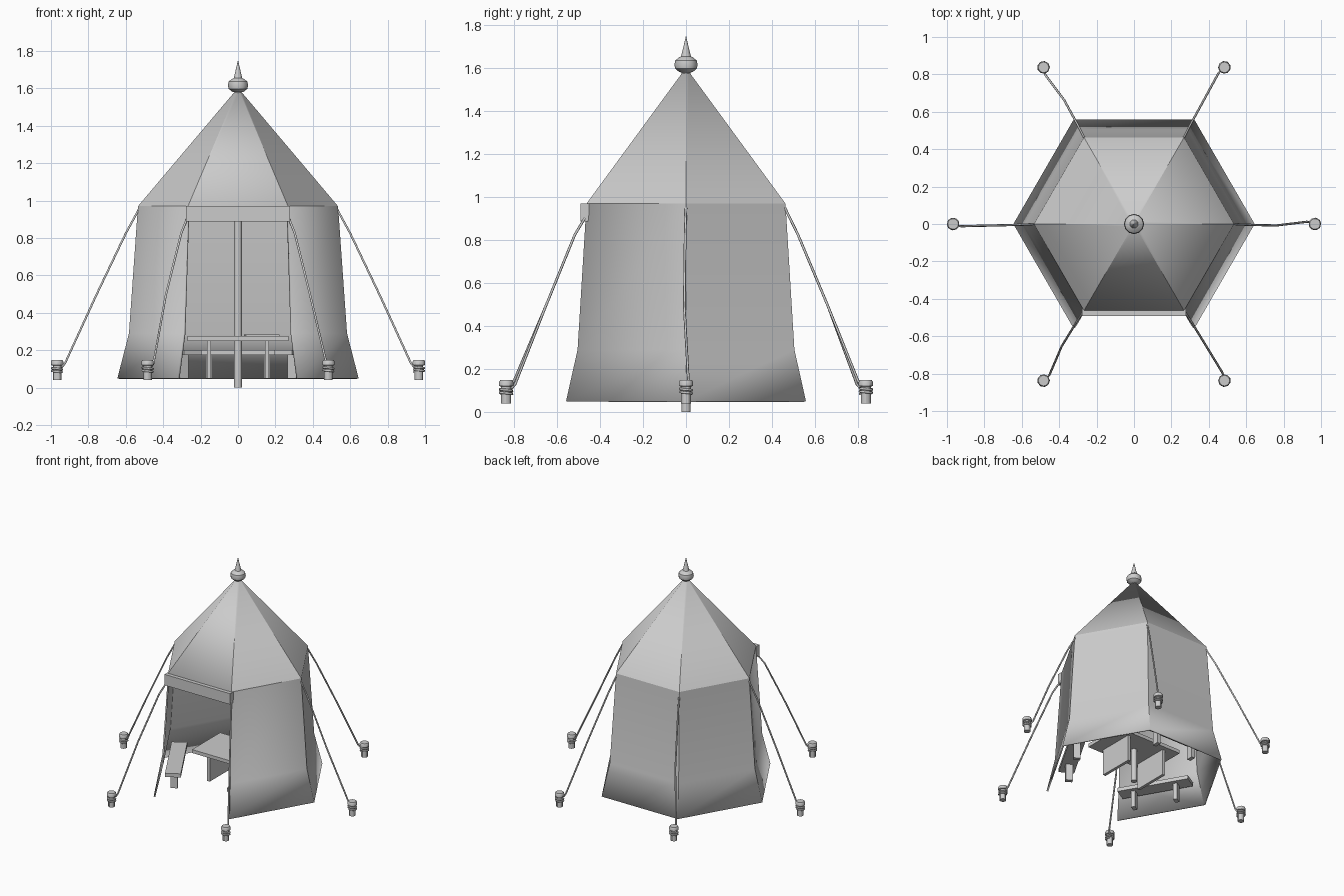
import bpy, bmesh
from math import sin, cos, pi, radians
from mathutils import Matrix, Vector

if "Cube" in bpy.data.objects:
    bpy.data.objects.remove(bpy.data.objects["Cube"])


def add_mesh(name, bm, smooth=True):
    bmesh.ops.recalc_face_normals(bm, faces=bm.faces)
    me = bpy.data.meshes.new(name)
    bm.to_mesh(me)
    bm.free()
    ob = bpy.data.objects.new(name, me)
    bpy.context.collection.objects.link(ob)
    if smooth:
        bpy.ops.object.select_all(action='DESELECT')
        bpy.context.view_layer.objects.active = ob
        ob.select_set(True)
        bpy.ops.object.shade_smooth_by_angle(angle=radians(30))
    return ob


def add_box(bm, size, centre, turn=0.0):
    # box placed at centre, then turned about the z axis
    m = Matrix.Rotation(turn, 4, 'Z') @ Matrix.Translation(centre) @ Matrix.Diagonal((*size, 1))
    bmesh.ops.create_cube(bm, size=1, matrix=m)


def lathe(name, profile, sides, centre=(0, 0, 0)):
    bm = bmesh.new()
    rings = []
    for r, z in profile:
        rings.append([bm.verts.new((centre[0] + r * cos(2 * pi * i / sides),
                                    centre[1] + r * sin(2 * pi * i / sides), centre[2] + z))
                      for i in range(sides)])
    for a, b in zip(rings, rings[1:]):
        for i in range(sides):
            j = (i + 1) % sides
            bm.faces.new((a[i], a[j], b[j], b[i]))
    bm.faces.new(rings[0])
    bm.faces.new(rings[-1])
    return add_mesh(name, bm)


# Canvas: six-sided roof and five walls, front left open
def canvas():
    bm = bmesh.new()
    levels = [(0.645, 0.05), (0.583, 0.29), (0.535, 0.97), (0.015, 1.585)]
    rings = [[bm.verts.new((r * cos(i * pi / 3), r * sin(i * pi / 3), z)) for i in range(6)]
             for r, z in levels]
    for k in range(3):
        for i in range(6):
            if i == 4 and k < 2:
                continue
            j = (i + 1) % 6
            bm.faces.new((rings[k][i], rings[k][j], rings[k + 1][j], rings[k + 1][i]))
    ob = add_mesh("tent_canvas", bm)
    # outward normals, so the thickness goes inwards
    me = ob.data
    roof = me.polygons[-1]
    if roof.normal.z < 0:
        me.flip_normals()
    mod = ob.modifiers.new("thickness", 'SOLIDIFY')
    mod.thickness = 0.012
    mod.offset = -1


canvas()

# Valance above the door
bm = bmesh.new()
add_box(bm, (0.555, 0.04, 0.083), (0, -0.471, 0.929))
add_mesh("door_valance", bm, False)

# Centre pole and finial
lathe("centre_pole", [(0.022, 0), (0.022, 1.56)], 12)
lathe("finial", [(0.02, 1.555), (0.02, 1.58), (0.032, 1.583), (0.05, 1.598), (0.054, 1.617),
                 (0.05, 1.636), (0.034, 1.65), (0.023, 1.655), (0.012, 1.70), (0.001, 1.748)], 12)

# Table with panel legs and a sheet lying on it
bm = bmesh.new()
add_box(bm, (0.54, 0.34, 0.026), (0, 0, 0.262))
for s in (-1, 1):
    add_box(bm, (0.022, 0.27, 0.20), (s * 0.155, 0, 0.15))
add_mesh("table", bm, False)
bm = bmesh.new()
add_box(bm, (0.18, 0.12, 0.008), (0.127, 0.0, 0.279), radians(5))
add_mesh("table_sheet", bm, False)

# Three benches along alternate walls
for n, turn in enumerate((0, 2 * pi / 3, 4 * pi / 3)):
    bm = bmesh.new()
    add_box(bm, (0.52, 0.11, 0.028), (0, 0.43, 0.188), turn)
    for s in (-1, 1):
        add_box(bm, (0.03, 0.05, 0.13), (s * 0.155, 0.43, 0.113), turn)
    add_mesh(f"bench_{n + 1}", bm, False)

# Pegs and guy ropes at the six corners
for n in range(6):
    a = n * pi / 3
    out, side = Vector((cos(a), sin(a), 0)), Vector((-sin(a), cos(a), 0))
    lathe(f"peg_{n + 1}", [(0.023, 0.04), (0.023, 0.118), (0.033, 0.121), (0.033, 0.139),
                           (0.028, 0.148)], 12, out * 0.967)
    top_z = 0.92 if n in (4, 5) else 0.95
    sway = 0.008 if n % 2 else -0.008
    pts = [out * 0.532 + Vector((0, 0, top_z)),
           out * 0.60 + side * sway * 0.5 + Vector((0, 0, 0.825)),
           out * 0.76 + side * sway + Vector((0, 0, 0.49)),
           out * 0.925 + side * 0.012 + Vector((0, 0, 0.13))]
    # rope end wound around the peg
    for i in range(19):
        t = pi * 0.9 + i * 2 * pi / 9
        pts.append(out * (0.967 + 0.028 * cos(t)) + side * 0.028 * sin(t)
                   + Vector((0, 0, 0.112 - 0.0016 * i)))
    cu = bpy.data.curves.new(f"guy_rope_{n + 1}", 'CURVE')
    cu.dimensions = '3D'
    cu.bevel_depth = 0.006
    cu.bevel_resolution = 1
    cu.use_fill_caps = True
    sp = cu.splines.new('POLY')
    sp.points.add(len(pts) - 1)
    for p, co in zip(sp.points, pts):
        p.co = (*co, 1)
    bpy.context.collection.objects.link(bpy.data.objects.new(f"guy_rope_{n + 1}", cu))
